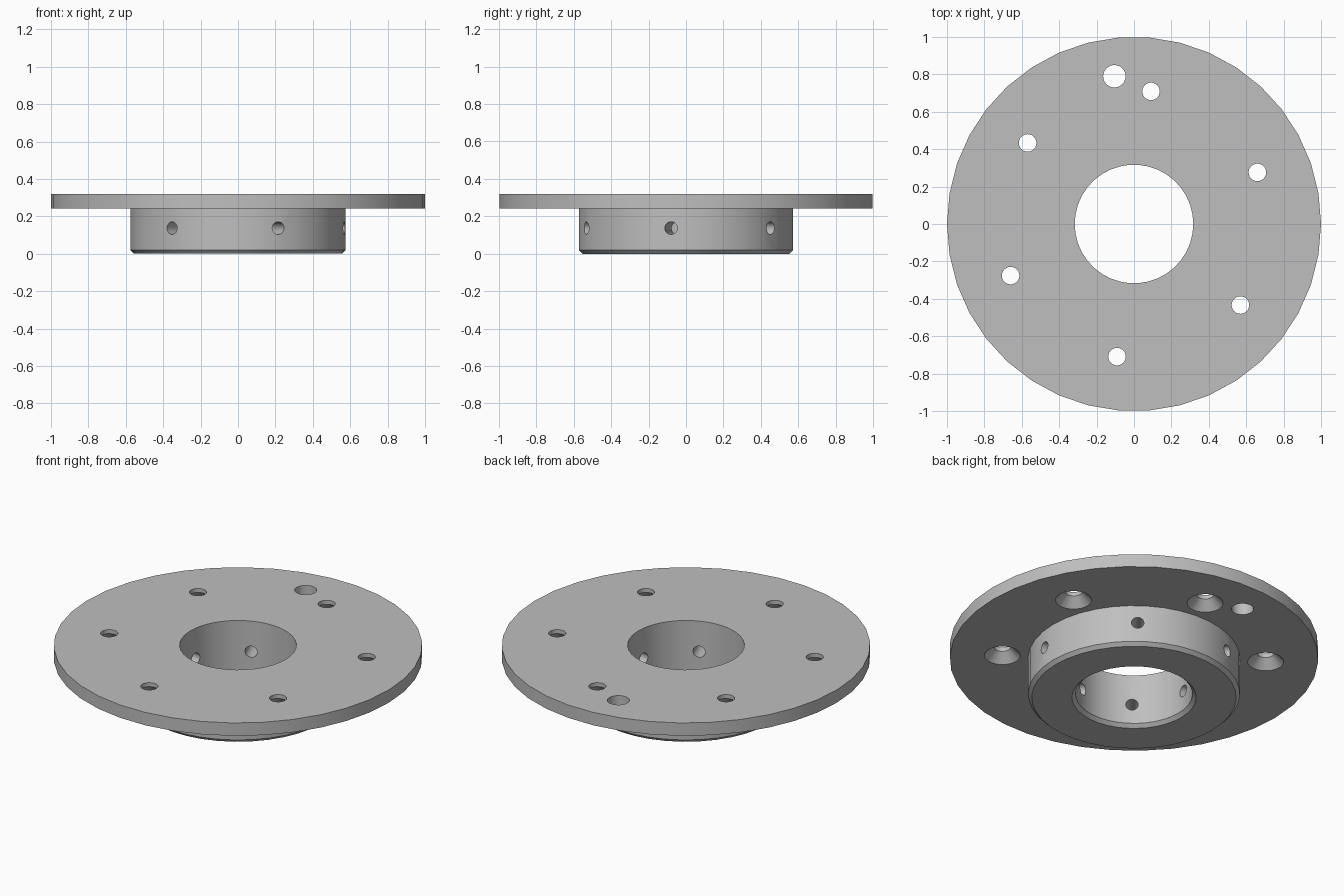
import bpy
import bmesh
from math import cos, sin, radians, pi
from mathutils import Matrix

if "Cube" in bpy.data.objects:
    bpy.data.objects.remove(bpy.data.objects["Cube"], do_unlink=True)

SIDES = 38
TOP, UNDER = 0.32, 0.243
HUB, BORE = 0.575, 0.317

steel = bpy.data.materials.new("plain_grey")
steel.use_nodes = True
grey = (0.52, 0.52, 0.52, 1)
steel.diffuse_color = grey
steel.node_tree.nodes["Principled BSDF"].inputs["Base Color"].default_value = grey


def lathe(name, profile, sides, place=Matrix()):
    """Turn a closed (radius, z) profile around z, then place it."""
    bm = bmesh.new()
    rings = [[bm.verts.new((r * cos(2 * pi * i / sides), r * sin(2 * pi * i / sides), z))
              for i in range(sides)] for r, z in profile]
    for a, b in zip(rings, rings[1:] + rings[:1]):
        for i in range(sides):
            j = (i + 1) % sides
            bm.faces.new((a[i], a[j], b[j], b[i]))
    bmesh.ops.remove_doubles(bm, verts=bm.verts, dist=1e-5)
    bmesh.ops.recalc_face_normals(bm, faces=bm.faces)
    bm.transform(place)
    mesh = bpy.data.meshes.new(name)
    bm.to_mesh(mesh)
    bm.free()
    mesh.materials.append(steel)
    obj = bpy.data.objects.new(name, mesh)
    bpy.context.collection.objects.link(obj)
    return obj


def rod(radius, low, high):
    return [(0, low), (radius, low), (radius, high), (0, high)]


# Flange plate and hub, with chamfers on the hub's lower rims
flange = lathe("mounting_flange", [
    (BORE, TOP), (1, TOP), (1, UNDER), (HUB, UNDER), (HUB, 0.02),
    (HUB - 0.02, 0), (BORE + 0.02, 0), (BORE, 0.02)], SIDES)

cutters = []

# Six screw holes, countersunk from below
for k in range(6):
    a = radians(22.7 + 60 * k)
    place = Matrix.Translation((0.715 * cos(a), 0.715 * sin(a), 0))
    sink = [(0, UNDER - 0.01), (0.108, UNDER - 0.01), (0.047, UNDER + 0.053),
            (0.047, TOP + 0.05), (0, TOP + 0.05)]
    cutters.append(lathe("screw_hole_cutter", sink, 24, place))

# One plain hole
cutters.append(lathe("plain_hole_cutter", rod(0.06, 0.2, 0.4), 24,
                     Matrix.Translation((-0.105, 0.79, 0))))

# Six radial set-screw holes through the hub wall
for k in range(6):
    place = (Matrix.Translation((0, 0, 0.137)) @ Matrix.Rotation(radians(60 * k - 8), 4, "Z")
             @ Matrix.Rotation(pi / 2, 4, "Y"))
    cutters.append(lathe("set_screw_cutter", rod(0.034, 0.25, 0.65), 20, place))

# Cut the holes and drop the cutters
for cutter in cutters:
    cut = flange.modifiers.new("hole", "BOOLEAN")
    cut.operation = "DIFFERENCE"
    cut.solver = "EXACT"
    cut.object = cutter
bpy.context.view_layer.update()
done = bpy.data.meshes.new_from_object(
    flange.evaluated_get(bpy.context.evaluated_depsgraph_get()))
flange.modifiers.clear()
flange.data = done
done.name = "mounting_flange"
for cutter in cutters:
    bpy.data.objects.remove(cutter, do_unlink=True)

bpy.ops.object.select_all(action="DESELECT")
flange.select_set(True)
bpy.context.view_layer.objects.active = flange
bpy.ops.object.shade_smooth_by_angle(angle=radians(30))
